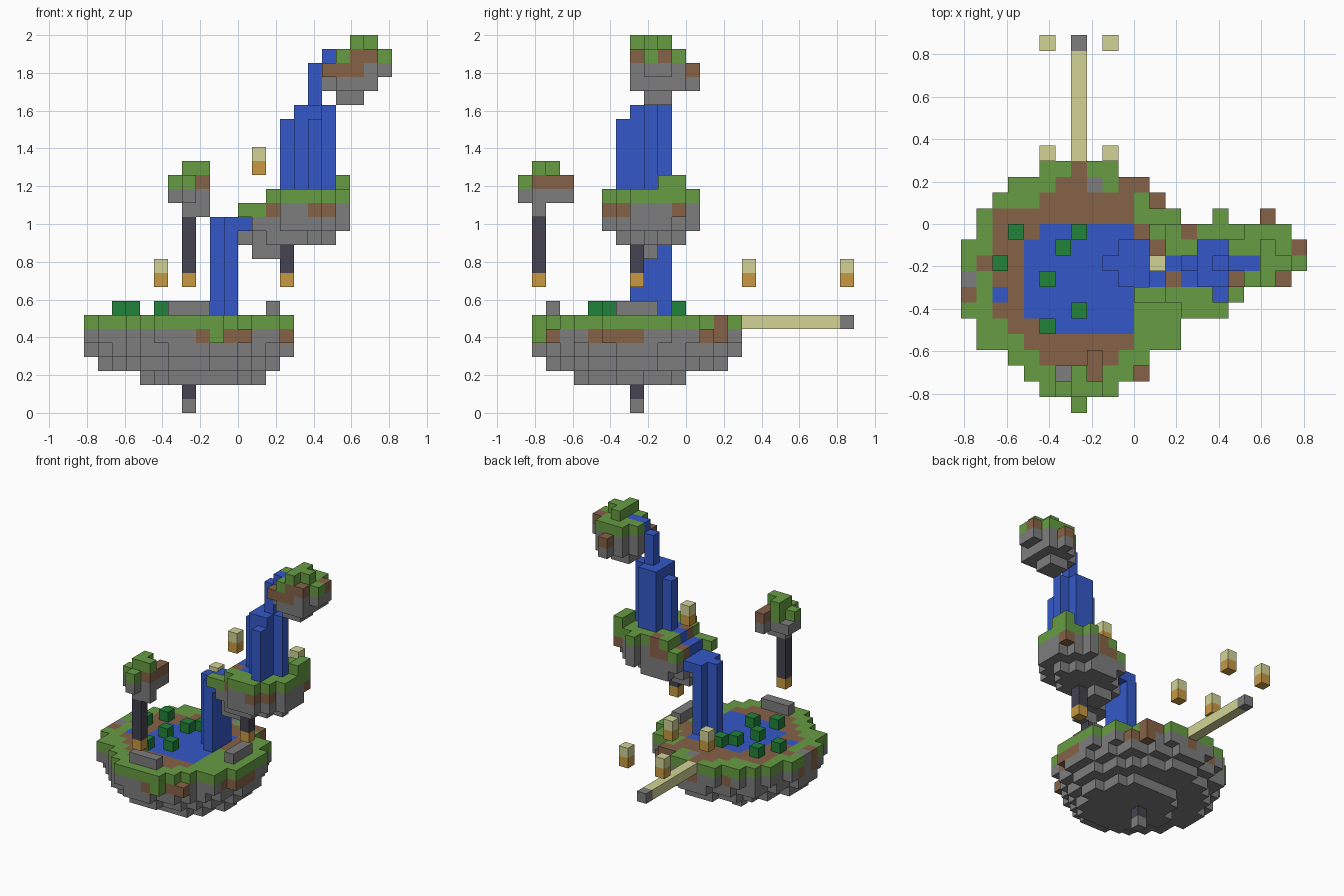
import bpy
import bmesh
import random
from mathutils import Vector

random.seed(4)
U = 2 / 27  # edge of one block

if "Cube" in bpy.data.objects:
    bpy.data.objects.remove(bpy.data.objects["Cube"], do_unlink=True)


def linear(c):
    c /= 255
    return c / 12.92 if c <= 0.04045 else ((c + 0.055) / 1.055) ** 2.4


# Materials, keyed by the letter used for each block
COLOURS = {
    "g": ("grass green", 102, 156, 66),
    "b": ("earth brown", 134, 98, 71),
    "s": ("stone grey", 125, 125, 125),
    "w": ("water blue", 52, 89, 200),
    "t": ("pale wood", 210, 212, 150),
    "o": ("lantern amber", 200, 152, 66),
    "d": ("dark chain", 67, 66, 80),
    "l": ("leaf green", 33, 130, 58),
}
KEYS = list(COLOURS)
MATS = []
for name, *rgb in COLOURS.values():
    m = bpy.data.materials.new(name)
    col = [linear(c) for c in rgb] + [1]
    m.diffuse_color = col
    m.use_nodes = True
    m.node_tree.nodes["Principled BSDF"].inputs["Base Color"].default_value = col
    MATS.append(m)


def build(name, cells):
    """Make one object from a {(x, y, z): letter} dictionary, outer faces only."""
    bm = bmesh.new()
    verts = {}

    def vert(p):
        key = tuple(round(c) for c in p)
        if key not in verts:
            verts[key] = bm.verts.new(Vector(key) * U)
        return verts[key]

    for cell, letter in cells.items():
        for axis in range(3):
            for side in (0, 1):
                n = list(cell)
                n[axis] += 1 if side else -1
                if tuple(n) in cells:
                    continue
                a, b = Vector(), Vector()
                a[(axis + 1) % 3] = b[(axis + 2) % 3] = 1
                o = Vector(cell)
                o[axis] += side
                corners = [o, o + a, o + a + b, o + b]
                if not side:
                    corners.reverse()
                f = bm.faces.new([vert(p) for p in corners])
                f.material_index = KEYS.index(letter)
    me = bpy.data.meshes.new(name)
    bm.to_mesh(me)
    bm.free()
    for m in MATS:
        me.materials.append(m)
    bpy.context.collection.objects.link(bpy.data.objects.new(name, me))


def box(xs, ys, zs, letter):
    """Inclusive block ranges; a single number means one block."""
    span = lambda r: range(r, r + 1) if isinstance(r, int) else range(r[0], r[1] + 1)
    return {(x, y, z): letter for x in span(xs) for y in span(ys) for z in span(zs)}


def plan(rows, x0, y0):
    """Read a small ground plan, back row first."""
    return {(x0 + i, y0 - j): c for j, row in enumerate(rows.split())
            for i, c in enumerate(row) if c != "."}


def inside(x, y, cx, cy, rx, ry):
    """Whether a block lies in an ellipse, used to taper the islands."""
    return ((x - cx) / rx) ** 2 + ((y - cy) / ry) ** 2 <= 1


def earth():
    return random.choice("bbsss")


# Main island surface: grass disc, earth ring, square pool, odd patches
CX = CY = -4
top = {}
for x in range(CX - 7, CX + 8):
    for y in range(CY - 7, CY + 8):
        dx, dy = x - CX, y - CY
        r2 = dx * dx + dy * dy
        if max(abs(dx), abs(dy)) <= 3:
            top[x, y] = "w"
        elif r2 <= 29 and not (dx > 3 and dy <= 0):
            top[x, y] = "b"
        elif r2 <= 53:
            top[x, y] = "g"
for corner in [(-9, -9), (1, -9), (-8, -10)]:
    del top[corner]
for x, y in [(-4, 3), (-4, 2), (-5, 2), (-1, 2), (0, 2), (-1, 1), (-9, 0), (-8, 0),
             (-9, -1), (-10, -3), (-11, -5), (2, -5), (-7, -1), (-7, -7)]:
    top[x, y] = "b"
top.update({(-3, 2): "s", (-11, -4): "s", (-9, -5): "w"})

# Main island body: mixed earth layer, then tapering stone
FRONT, RIGHT = "ssssssssbgbbssb", "gbssbbbbssssbbs"
NOTCHES = [(0, -10), (1, 1)]
main = {}
for (x, y), c in top.items():
    if (x, y) not in NOTCHES:
        main[x, y, 6] = c
    if (x, y - 1) not in top:
        main[x, y, 5] = FRONT[x + 11]
    elif (x + 1, y) not in top:
        main[x, y, 5] = RIGHT[y + 11]
    else:
        main[x, y, 5] = earth()
    if inside(x, y, CX, CY, 7.1, 7.1):
        main[x, y, 4] = "s"
    if inside(x, y, CX, CY, 6.1, 6.1):
        main[x, y, 3] = "s"
    if inside(x, y, -3, -4.5, 4.1, 4.1):
        main[x, y, 2] = "s"
for x, y in NOTCHES:
    main[x, y, 5] = "b"
build("main_island", main)
build("island_root", {**box(-4, -4, 0, "s"), **box(-4, -4, 1, "d")})

# Stones and lily leaves on the main island
build("front_stone", box((-5, -3), -10, 7, "s"))
build("side_stone", box(2, (-5, -3), 7, "s"))
for x, y in [(-8, -1), (-4, -1), (-5, -2), (-9, -3), (-6, -4), (-4, -6), (-6, -7)]:
    build("lily_leaf", box(x, y, 7, "l"))

# Bridge at the back with its end stone
build("bridge", {**box(-4, (4, 10), 6, "t"), **box(-4, 11, 6, "s")})

# Lower waterfall
build("lower_waterfall", {**box(-2, -3, (7, 13), "w"), **box(-1, (-4, -2), (7, 13), "w")})

# Middle island, one step lower at its left end
mid = {}
for (x, y), c in plan(""".....g..
    .ggbgggg
    wbggwwgg
    wwwwwwgg
    wwbwwwgg
    gggggwg.
    ...ggg..""", 0, 0).items():
    outlet = x == 0 and c == "w"
    if outlet:
        mid[x, y, 13] = "w"
    else:
        mid[x, y, 15 if x > 1 else 14] = c
        if inside(x, y, 3.5, -3, 4.3, 3.22):
            mid[x, y, 13] = "s"
    if x > 1:
        front = "b" if x in (2, 5, 6) else "s"
        mid[x, y, 14] = front if y <= -5 else earth()
    if inside(x, y, 3, -3, 3.25, 2.2):
        mid[x, y, 12] = "s"
mid.update(box((1, 2), (-4, -3), 11, "s"))
mid.update(box(7, (-2, -1), 16, "g"))
build("middle_island", mid)

# Upper waterfall: columns of differing height
fall = {}
for x, y, z in [(3, -3, 20), (4, -4, 21), (4, -3, 21), (4, -2, 21), (5, -5, 20),
                (5, -4, 21), (5, -3, 24), (5, -2, 21), (6, -3, 21)]:
    fall.update(box(x, y, (16, z), "w"))
build("upper_waterfall", fall)

# Top island
peak = {**box(8, 0, 24, "b"), **box(8, 0, 23, "s")}
for (x, y), c in plan(""".ggg.
    ggggb
    wwggg
    .gbb.""", 6, -1).items():
    peak[x, y, 25] = c
    peak[x, y, 24] = "s" if x > 8 else "b" if y == -4 else earth()
    if x < 10 and abs(x - 8) + abs(y + 2) <= 3:
        peak[x, y, 23] = "s"
peak.update(box(6, -4, 24, "b"))
peak.update(box((7, 8), (-3, -2), 22, "s"))
peak.update({**box(8, (-4, -2), 26, "g"), **box(9, -3, 26, "g")})
build("top_island", peak)

# Small front island
small = {}
for (x, y), c in plan("..b sgb ggb .g.", -5, -9).items():
    small[x, y, 15] = "s"
    if c != "s":
        small[x, y, 16] = c
small.update({**box(-4, (-11, -10), 17, "g"), **box(-3, -11, 17, "g")})
small.update(box((-4, -3), -11, 14, "s"))
build("small_island", small)

# Hanging lanterns on chains
for x, y, z in [(-4, -11, 13), (3, -4, 11)]:
    build("hanging_chain", box(x, y, (10, z), "d"))
    build("hanging_lantern", box(x, y, 9, "o"))

# Floating lanterns
for x, y, z in [(-6, 4, 9), (-2, 4, 9), (-6, 11, 9), (-2, 11, 9), (1, -3, 17)]:
    build("floating_lantern", {**box(x, y, z, "o"), **box(x, y, z + 1, "t")})
